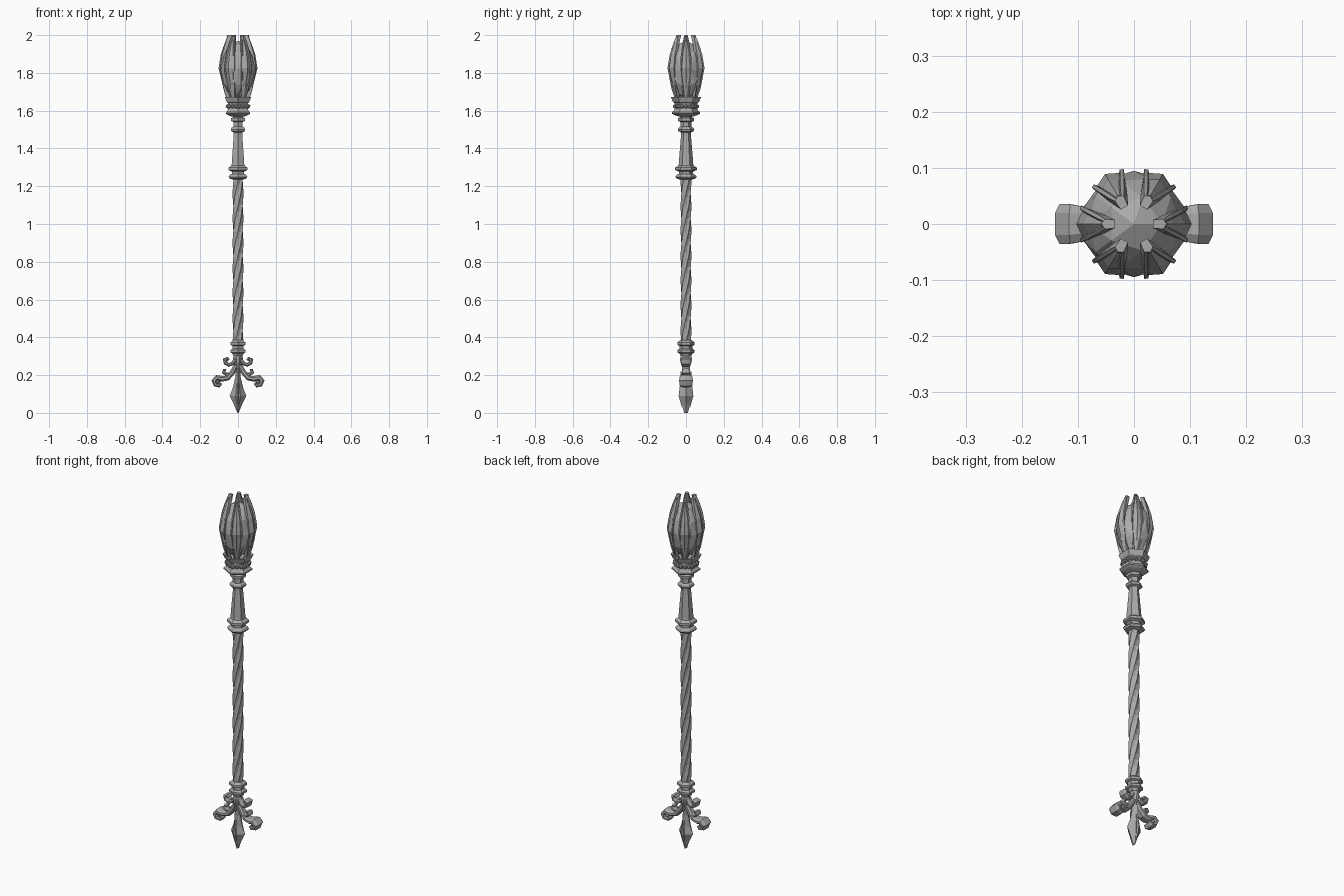
import bpy
import bmesh
from math import sin, cos, pi, radians
from mathutils import Vector

cube = bpy.data.objects.get("Cube")
if cube:
    bpy.data.objects.remove(cube, do_unlink=True)

metal = bpy.data.materials.new("plain_grey")
metal.use_nodes = True
GREY = (0.4, 0.4, 0.4, 1)
metal.diffuse_color = GREY
metal.node_tree.nodes["Principled BSDF"].inputs["Base Color"].default_value = GREY


def finish(bm, name):
    """Turn a bmesh into a flat shaded object."""
    bmesh.ops.recalc_face_normals(bm, faces=bm.faces)
    mesh = bpy.data.meshes.new(name)
    bm.to_mesh(mesh)
    bm.free()
    mesh.materials.append(metal)
    obj = bpy.data.objects.new(name, mesh)
    bpy.context.collection.objects.link(obj)
    return obj


def loft(bm, rings):
    """Skin a list of closed point rings and cap both ends."""
    rows = [[bm.verts.new(p) for p in ring] for ring in rings]
    for a, b in zip(rows, rows[1:]):
        n = len(a)
        for i in range(n):
            j = (i + 1) % n
            bm.faces.new((a[i], a[j], b[j], b[i]))
    bm.faces.new(rows[0])
    bm.faces.new(rows[-1])


def turned(name, profile, sides=6):
    """Faceted turning; profile holds (radius, height), a corner faces front."""
    bm = bmesh.new()
    loft(bm, [[(r * sin(2 * pi * i / sides), -r * cos(2 * pi * i / sides), z)
               for i in range(sides)] for r, z in profile])
    return finish(bm, name)


def scroll(name, path, side):
    """Ridged ribbon along (x, z, half thickness, half depth) points."""
    bm = bmesh.new()
    rings = []
    for i, (x, z, t, d) in enumerate(path):
        a, b = path[max(i - 1, 0)], path[min(i + 1, len(path) - 1)]
        along = Vector((b[0] - a[0], 0, b[1] - a[1])).normalized()
        across = Vector((-along.z, 0, along.x))
        ring = []
        for u, v in ((1, .55), (.4, 1), (-.4, 1), (-1, .55),
                     (-1, -.55), (-.4, -1), (.4, -1), (1, -.55)):
            p = Vector((x, 0, z)) + across * t * u
            ring.append((side * p.x, d * v, p.z))
        rings.append(ring)
    loft(bm, rings)
    return finish(bm, name)


# Twisted shaft with six raised ridges
bm = bmesh.new()
rings = []
for k in range(25):
    f = k / 24
    rings.append([((.0285, .023)[i % 2] * cos(i * pi / 6 + f * radians(400)),
                   (.0285, .023)[i % 2] * sin(i * pi / 6 + f * radians(400)),
                   .37 + f * .88) for i in range(12)])
loft(bm, rings)
finish(bm, "twisted_shaft")

# Turned collars and grip
turned("lower_collar", [(.028, .30), (.034, .315), (.046, .32), (.046, .332),
                        (.034, .34), (.034, .355), (.046, .36),
                        (.046, .373), (.03, .385)])
turned("middle_collar", [(.03, 1.235), (.05, 1.24), (.057, 1.25), (.05, 1.26),
                         (.038, 1.265), (.038, 1.278), (.057, 1.285),
                         (.057, 1.298), (.04, 1.31), (.036, 1.33)])
turned("tapered_grip", [(.038, 1.32), (.037, 1.34), (.026, 1.47), (.026, 1.485),
                        (.04, 1.49), (.044, 1.50), (.038, 1.51), (.028, 1.515),
                        (.028, 1.54), (.042, 1.545), (.042, 1.56),
                        (.032, 1.565), (.032, 1.59)])
turned("head_cup", [(.034, 1.568), (.06, 1.576), (.074, 1.584), (.074, 1.592),
                    (.064, 1.60), (.06, 1.61), (.06, 1.64), (.068, 1.645),
                    (.072, 1.653), (.08, 1.672), (.066, 1.672), (.055, 1.66)])

# Beads around the cup, three on each flat side
bm = bmesh.new()
for k in range(6):
    a = k * pi / 3
    out, along = Vector((cos(a), sin(a), 0)), Vector((-sin(a), cos(a), 0))
    for s in (-1, 0, 1):
        made = bmesh.ops.create_icosphere(bm, subdivisions=1, radius=.012)
        bmesh.ops.translate(bm, verts=made["verts"],
                            vec=out * .055 + along * s * .021 + Vector((0, 0, 1.623)))
finish(bm, "cup_beads")

# Faceted gem
bm = bmesh.new()
bmesh.ops.create_icosphere(bm, subdivisions=2, radius=1)
bmesh.ops.scale(bm, verts=bm.verts, vec=(.095, .095, .155))
bmesh.ops.translate(bm, verts=bm.verts, vec=(0, 0, 1.815))
finish(bm, "gem")

# Six keeled petals holding the gem: height, keel radius, edge radius, half width
PETAL = ((1.655, .062, .058, .013), (1.72, .083, .076, .024),
         (1.825, .109, .094, .033), (1.90, .097, .083, .027),
         (1.96, .076, .066, .018), (2.0, .058, .052, .009))
for k in range(6):
    a = k * pi / 3
    out, along = Vector((cos(a), sin(a), 0)), Vector((-sin(a), cos(a), 0))
    bm = bmesh.new()
    rows = []
    for z, keel, edge, w in PETAL:
        up = Vector((0, 0, z))
        rows.append([bm.verts.new(out * r + along * s * w + up)
                     for r, s in ((edge, -1), (keel, 0), (edge, 1),
                                  (edge - .018, .8), (edge - .018, -.8))])
    outer = []
    for p, q in zip(rows, rows[1:]):
        for i in range(5):
            j = (i + 1) % 5
            f = bm.faces.new((p[i], p[j], q[j], q[i]))
            if i < 2:
                outer.append(f)
    bm.faces.new(rows[0])
    bm.faces.new(rows[-1])
    bmesh.ops.recalc_face_normals(bm, faces=bm.faces)
    # raised rim around a sunken panel
    bmesh.ops.inset_region(bm, faces=outer, thickness=.007, depth=0)
    bmesh.ops.inset_region(bm, faces=outer, thickness=.002, depth=-.006)
    finish(bm, f"petal_{k + 1}")

# Spear point and its stem: height, half width, half depth
bm = bmesh.new()
rings = []
for z, w, d in ((0, .003, .01), (.045, .022, .022), (.09, .044, .032),
                (.13, .028, .028), (.19, .014, .02), (.24, .013, .02),
                (.27, .024, .03), (.29, .026, .032), (.305, .022, .026)):
    rings.append([(w, 0, z), (w * .3, d, z), (-w * .3, d, z),
                  (-w, 0, z), (-w * .3, -d, z), (w * .3, -d, z)])
loft(bm, rings)
finish(bm, "spear_point")

# Raised ridge on both faces of the spear
for face, y in (("front", -1), ("back", 1)):
    bm = bmesh.new()
    loft(bm, [[(w, y * .02, z), (0, y * d, z), (-w, y * .02, z)]
              for z, w, d in ((.03, .003, .022), (.09, .018, .039),
                              (.14, .008, .033), (.22, .006, .028))])
    finish(bm, f"spear_ridge_{face}")

# Curling leaves on each side
LOWER = ((.01, .25, .012, .02), (.03, .215, .014, .022), (.055, .185, .014, .026),
         (.085, .18, .015, .03), (.112, .186, .015, .035), (.127, .17, .014, .036),
         (.119, .15, .012, .034), (.1, .145, .011, .03), (.09, .158, .008, .026))
MIDDLE = ((.02, .228, .008, .016), (.04, .208, .009, .018), (.06, .204, .009, .02),
          (.078, .215, .009, .021), (.074, .228, .007, .019), (.063, .225, .006, .016))
UPPER = ((.012, .285, .01, .02), (.028, .262, .01, .022), (.048, .254, .01, .024),
         (.066, .265, .011, .026), (.07, .282, .011, .026), (.056, .288, .009, .023),
         (.049, .278, .006, .018))
for label, side in (("left", 1), ("right", -1)):
    scroll(f"lower_curl_{label}", LOWER, side)
    scroll(f"middle_curl_{label}", MIDDLE, side)
    scroll(f"upper_curl_{label}", UPPER, side)
    # button inside the lower curl
    bm = bmesh.new()
    bmesh.ops.create_icosphere(bm, subdivisions=1, radius=.015)
    bmesh.ops.scale(bm, verts=bm.verts, vec=(1, 2.2, 1))
    bmesh.ops.translate(bm, verts=bm.verts, vec=(side * .106, 0, .165))
    finish(bm, f"curl_button_{label}")
